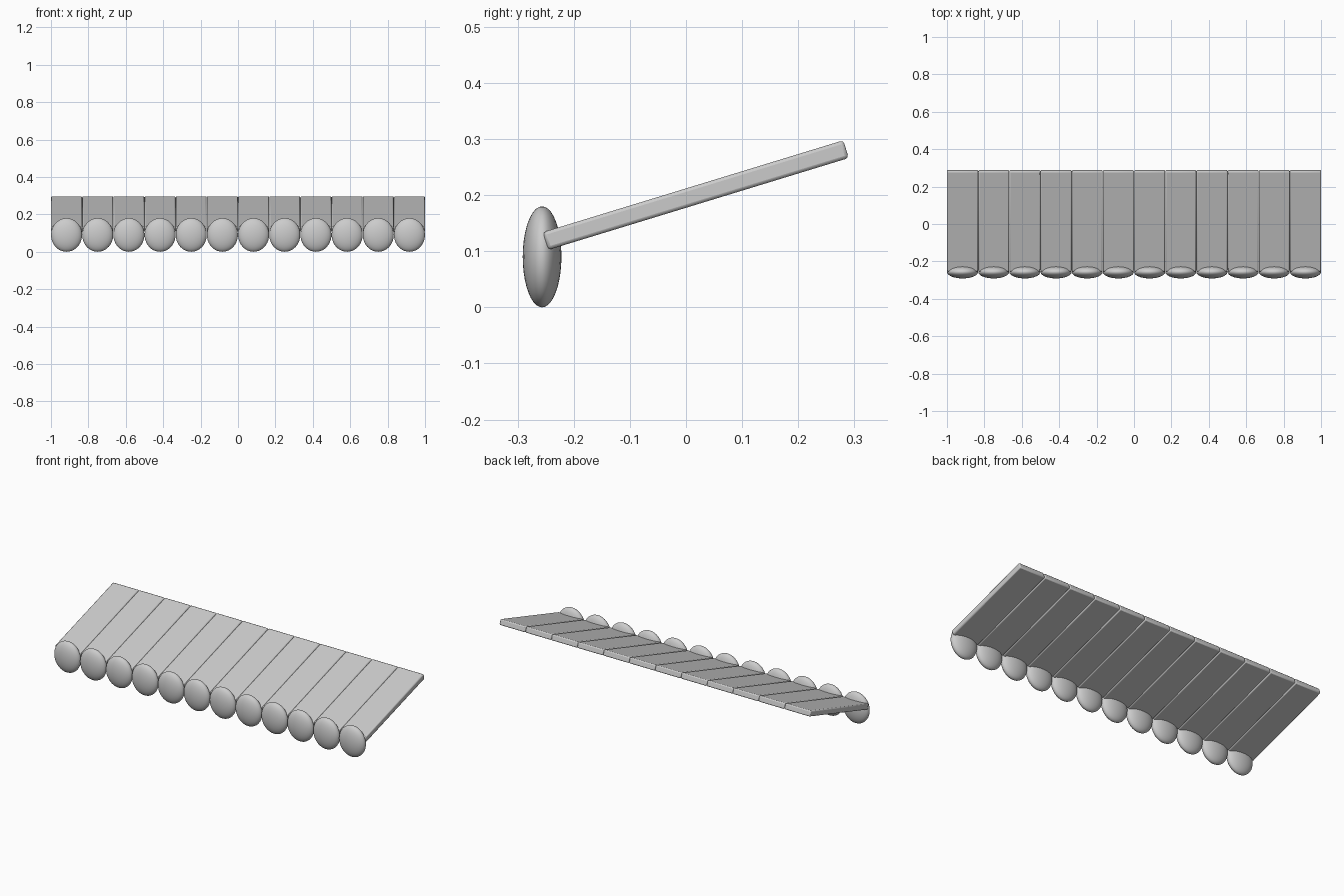
import bpy
from math import radians

if "Cube" in bpy.data.objects:
    bpy.data.objects.remove(bpy.data.objects["Cube"])

COUNT = 12
PITCH = 2.0 / COUNT


def smooth(obj, angle=35):
    bpy.ops.object.select_all(action='DESELECT')
    obj.select_set(True)
    bpy.context.view_layer.objects.active = obj
    bpy.ops.object.shade_smooth_by_angle(angle=radians(angle))


def add_slat(x, i):
    # sloping canopy strip with softened edges
    bpy.ops.mesh.primitive_cube_add(size=1, location=(x, 0.0175, 0.2))
    slat = bpy.context.object
    slat.name = f"canopy_strip_{i:02d}"
    slat.scale = (PITCH - 0.001, 0.56, 0.033)
    bpy.ops.object.transform_apply(location=False, rotation=False, scale=True)
    slat.rotation_euler.x = radians(17)
    bevel = slat.modifiers.new("soft_edges", 'BEVEL')
    bevel.width = 0.006
    bevel.segments = 2
    smooth(slat)


def add_scallop(x, i):
    # flattened ball hanging at the front edge
    bpy.ops.mesh.primitive_uv_sphere_add(segments=32, ring_count=20, radius=1,
                                         location=(x, -0.2565, 0.09))
    scallop = bpy.context.object
    scallop.name = f"scallop_{i:02d}"
    scallop.scale = (PITCH / 2 - 0.0005, 0.0345, 0.09)
    bpy.ops.object.transform_apply(location=False, rotation=False, scale=True)
    smooth(scallop, 60)


# awning: one strip and one scallop per bay
for i in range(COUNT):
    x = -1 + PITCH * (i + 0.5)
    add_slat(x, i + 1)
    add_scallop(x, i + 1)
